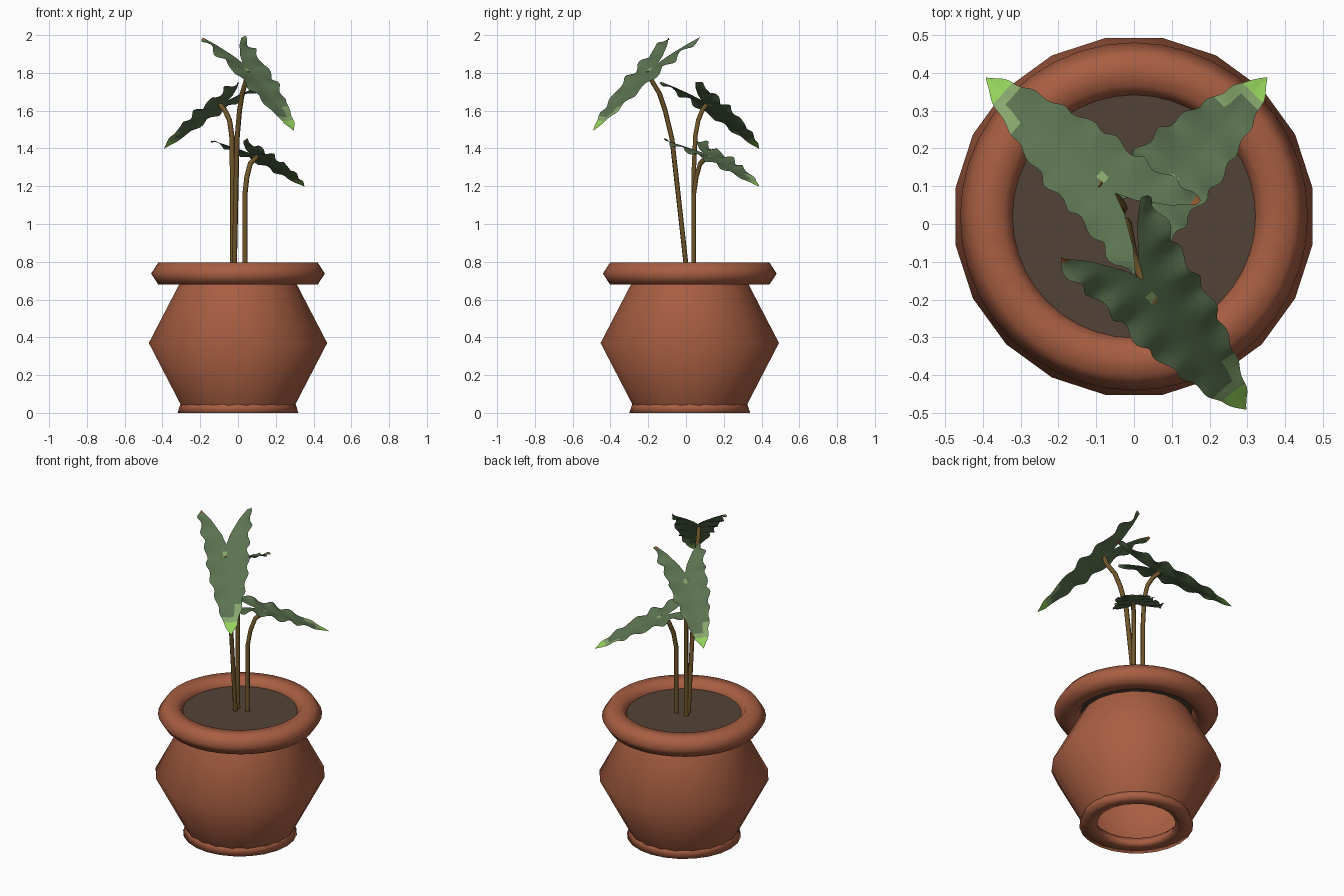
import bpy, bmesh, math
from mathutils import Vector

if "Cube" in bpy.data.objects:
    bpy.data.objects.remove(bpy.data.objects["Cube"])


def mat(name, r, g, b):
    m = bpy.data.materials.new(name)
    m.diffuse_color = [((c / 255 + 0.055) / 1.055) ** 2.4 for c in (r, g, b)] + [1]
    m.use_nodes = True
    m.node_tree.nodes["Principled BSDF"].inputs["Base Color"].default_value = m.diffuse_color
    return m


TERRACOTTA = mat("terracotta", 168, 94, 66)
SOIL = mat("soil", 82, 67, 55)
STEM = mat("stem brown", 112, 86, 42)
LEAF = mat("leaf green", 92, 115, 81)
PALE = mat("pale green", 136, 168, 110)
TIP = mat("bright tip green", 150, 212, 92)
DRY = mat("dry brown", 150, 92, 48)

POT_Y = 0.02


def finish(name, bm, mats):
    me = bpy.data.meshes.new(name)
    bm.normal_update()
    bm.to_mesh(me)
    bm.free()
    for m in mats:
        me.materials.append(m)
    for p in me.polygons:
        p.use_smooth = True
    ob = bpy.data.objects.new(name, me)
    bpy.context.collection.objects.link(ob)
    return ob


def lathe(name, profile, sides, material, closed=False, offset=0.0):
    """Spin a (radius, z) profile around the pot axis."""
    bm = bmesh.new()
    rings = []
    for r, z in profile:
        ring = []
        for i in range(sides):
            a = offset + math.tau * i / sides
            ring.append(bm.verts.new((r * math.cos(a), POT_Y + r * math.sin(a), z)))
        rings.append(ring)
    n = len(rings)
    for k in range(n if closed else n - 1):
        a, b = rings[k], rings[(k + 1) % n]
        for i in range(sides):
            j = (i + 1) % sides
            bm.faces.new((a[i], a[j], b[j], b[i]))
    if closed:
        bmesh.ops.recalc_face_normals(bm, faces=bm.faces)
    return finish(name, bm, [material])


# pot: faceted belly, six-sided rolled rim, foot ring with an open centre
lathe("pot_body", [(0.305, 0.04), (0.478, 0.37), (0.31, 0.69)], 20, TERRACOTTA,
      offset=math.pi / 20)
rim = [(0.385 + 0.075 * math.cos(k * math.pi / 3),
        0.7375 + 0.0665 * math.sin(k * math.pi / 3)) for k in range(6)]
lathe("pot_rim", rim, 40, TERRACOTTA, closed=True)
lathe("pot_foot", [(0.32, 0), (0.302, 0.055), (0.24, 0.055), (0.22, 0.01), (0.25, 0)],
      24, TERRACOTTA, closed=True)

# soil disc
bm = bmesh.new()
bmesh.ops.create_circle(bm, cap_ends=True, segments=40, radius=0.325)
bmesh.ops.translate(bm, verts=bm.verts, vec=(0, POT_Y, 0.755))
finish("soil", bm, [SOIL])


def stem(name, pts):
    cu = bpy.data.curves.new(name, 'CURVE')
    cu.dimensions = '3D'
    cu.bevel_depth = 0.0135
    cu.bevel_resolution = 1
    cu.use_fill_caps = True
    sp = cu.splines.new('POLY')
    sp.points.add(len(pts) - 1)
    for p, c in zip(sp.points, pts):
        p.co = (*c, 1)
    cu.materials.append(STEM)
    ob = bpy.data.objects.new(name, cu)
    bpy.context.collection.objects.link(ob)
    bpy.ops.object.select_all(action='DESELECT')
    ob.select_set(True)
    bpy.context.view_layer.objects.active = ob
    bpy.ops.object.convert(target='MESH')


def interp(table, t):
    for (a, va), (b, vb) in zip(table, table[1:]):
        if t <= b:
            return va + (vb - va) * (t - a) / (b - a)
    return table[-1][1]


# arrowhead outline as fractions of leaf length: outer edge and lobe notch
OUTER = [(0, .18), (.08, .19), (.2, .168), (.33, .152), (.48, .145), (.6, .122),
         (.71, .1), (.83, .073), (.93, .042), (1, 0)]
INNER = [(0, .165), (.08, .1), (.2, .03), (.28, 0), (1, 0)]
ROWS, COLS = 50, 5


def leaf(name, lobe_mid, tip, width, phase):
    """Wavy arrowhead sheet from the middle of its two lobe ends to its tip."""
    a, b = Vector(lobe_mid), Vector(tip)
    length = (b - a).length
    along = (b - a).normalized()
    side = Vector((0, 0, 1)).cross(along).normalized()
    up = along.cross(side)
    bm = bmesh.new()
    for s in (-1, 1):
        grid = []
        for i in range(ROWS + 1):
            t = i / ROWS
            scallop = 1 + 0.07 * math.sin(t * 48 + phase + s)
            w0, w1 = interp(INNER, t), interp(OUTER, t) * scallop
            w1 = max(w0, w1)
            row = []
            for k in range(COLS + 1):
                f = k / COLS
                w = (w0 + (w1 - w0) * f) * length * width
                # raised sides, ruffled margin and a gentle arch
                h = 0.08 * w + 0.014 * f * f * math.sin(t * 34 + phase + 2 * s) * (1 - t * t)
                h += 0.05 * length * math.sin(math.pi * t) * 0.4 - 0.008
                row.append(bm.verts.new(a + along * (t * length) + side * (s * w) + up * h))
            grid.append(row)
        for i in range(ROWS):
            t = (i + 0.5) / ROWS
            for k in range(COLS):
                q = (grid[i][k], grid[i + 1][k], grid[i + 1][k + 1], grid[i][k + 1])
                f = bm.faces.new(q if s < 0 else q[::-1])
                f.normal_update()
                if f.normal.dot(up) < 0:
                    f.normal_flip()
                # colour zones: tip, pale patches, dry lobe end
                if t > 0.9:
                    f.material_index = 2
                elif t > 0.85 or (t > 0.76 and s > 0 and k > 1):
                    f.material_index = 1
                elif k == 0 and s < 0 and 0.33 < t < 0.39:
                    f.material_index = 1
                elif t < 0.03 and s < 0:
                    f.material_index = 3
    bmesh.ops.remove_doubles(bm, verts=bm.verts, dist=0.0005)
    finish(name, bm, [LEAF, PALE, TIP, DRY])


# three stems and their leaves
stem("tall_stem", [(-.02, .005, .74), (-.005, -.074, 1.45), (.008, -.11, 1.6),
                   (.022, -.14, 1.69), (.045, -.185, 1.765), (.05, -.2, 1.81)])
leaf("tall_leaf", (-.085, -.01, 1.985), (.30, -.495, 1.50), 1.0, 0.0)

stem("middle_stem", [(-.03, .04, .74), (-.03, .042, 1.3), (-.033, .05, 1.47),
                     (-.045, .065, 1.55), (-.068, .085, 1.6), (-.095, .108, 1.63)])
leaf("middle_leaf", (.085, -.04, 1.75), (-.395, .39, 1.405), 1.0, 1.7)

stem("low_stem", [(.037, .04, .74), (.037, .042, 1.16), (.047, .055, 1.25),
                  (.065, .075, 1.32), (.1, .112, 1.355)])
leaf("low_leaf", (-.055, -.025, 1.44), (.355, .39, 1.205), 1.15, 3.1)
